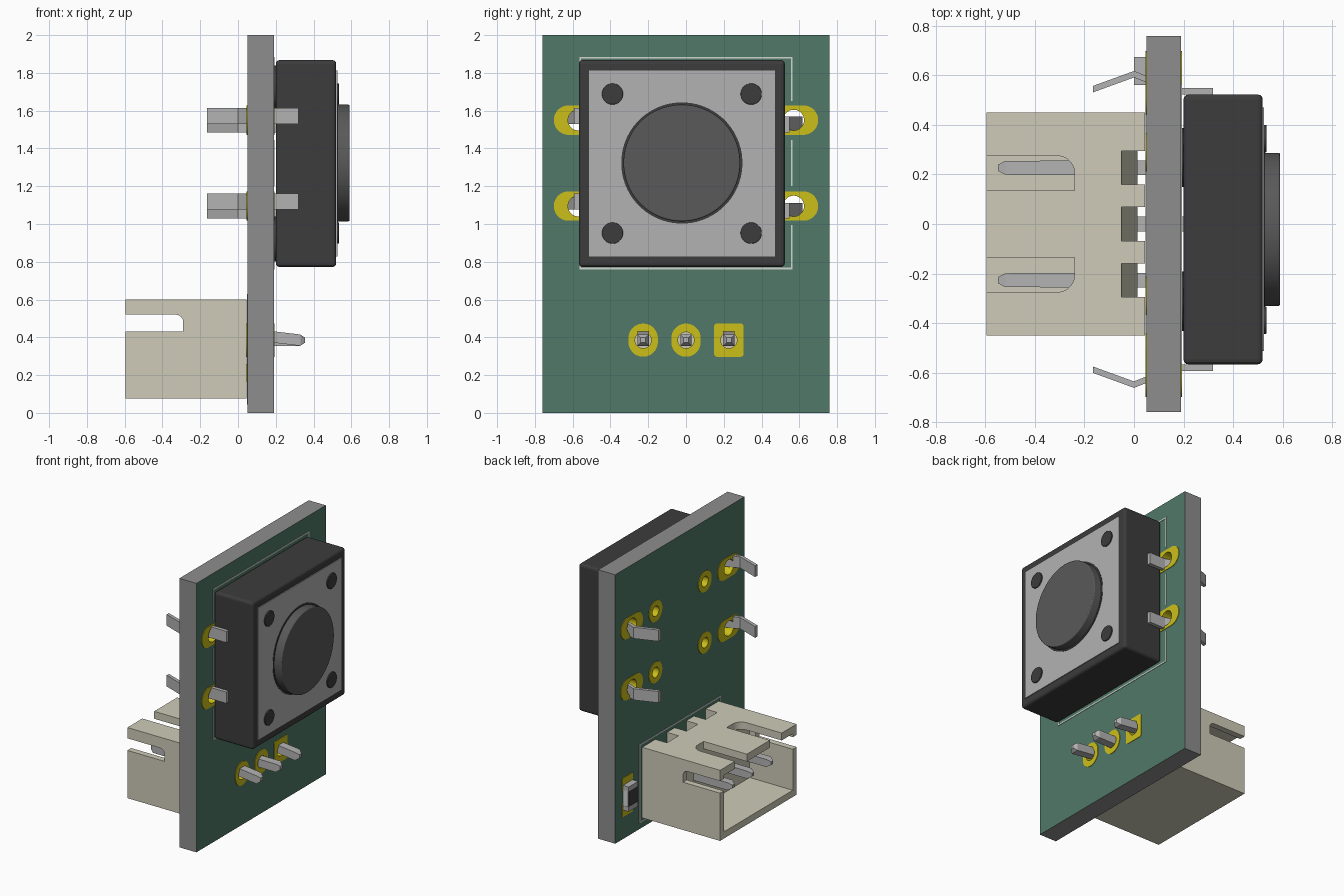
import bpy, bmesh
from math import pi, cos, sin, copysign

if "Cube" in bpy.data.objects:
    bpy.data.objects.remove(bpy.data.objects["Cube"])


def material(name, r, g, b):
    m = bpy.data.materials.new(name)
    m.diffuse_color = (r, g, b, 1)
    m.use_nodes = True
    m.node_tree.nodes["Principled BSDF"].inputs["Base Color"].default_value = m.diffuse_color
    return m


GREEN = material("green_mask", 0.08, 0.19, 0.135)
EDGE = material("board_edge", 0.27, 0.27, 0.27)
GOLD = material("gold", 0.6, 0.52, 0.01)
CREAM = material("cream_plastic", 0.62, 0.6, 0.48)
BLACK = material("black_plastic", 0.045, 0.045, 0.047)
DARK = material("dark_plastic", 0.1, 0.1, 0.1)
METAL = material("metal", 0.45, 0.45, 0.45)
WHITE = material("white_print", 0.65, 0.68, 0.65)


def finish(name, bm, mat, bevel=0, smooth=False):
    bmesh.ops.recalc_face_normals(bm, faces=bm.faces)
    me = bpy.data.meshes.new(name)
    bm.to_mesh(me)
    bm.free()
    ob = bpy.data.objects.new(name, me)
    bpy.context.collection.objects.link(ob)
    if mat:
        me.materials.append(mat)
    if bevel:
        b = ob.modifiers.new("bevel", 'BEVEL')
        b.width, b.segments = bevel, 3
    if smooth:
        bpy.ops.object.select_all(action='DESELECT')
        ob.select_set(True)
        bpy.context.view_layer.objects.active = ob
        bpy.ops.object.shade_smooth_by_angle()
    return ob


def loft(name, rings, mat, caps=True, **kw):
    """Bridge equal-length rings of 3D points."""
    bm = bmesh.new()
    vs = [[bm.verts.new(p) for p in r] for r in rings]
    n = len(vs[0])
    for a, b in zip(vs, vs[1:]):
        for i in range(n):
            j = (i + 1) % n
            bm.faces.new((a[i], a[j], b[j], b[i]))
    if caps:
        bm.faces.new(vs[0])
        bm.faces.new(vs[-1])
    return finish(name, bm, mat, **kw)


def prism(name, pts, axis, lo, hi, mat=None, **kw):
    """Extrude a 2D outline along an axis (x: yz, y: xz, z: xy)."""
    put = {'x': lambda p, h: (h, p[0], p[1]), 'y': lambda p, h: (p[0], h, p[1]),
           'z': lambda p, h: (p[0], p[1], h)}[axis]
    return loft(name, [[put(p, h) for p in pts] for h in (lo, hi)], mat, **kw)


def box(name, x, y, z, mat=None, **kw):
    return prism(name, [(x[0], y[0]), (x[1], y[0]), (x[1], y[1]), (x[0], y[1])], 'z', z[0], z[1], mat, **kw)


def outline(y, z, r, hy=0, hz=0, n=32):
    """Circle, capsule or rounded rectangle in the yz plane."""
    a = [2 * pi * (i + 0.5) / n for i in range(n)]
    return [(y + copysign(hy, cos(t)) + r * cos(t), z + copysign(hz, sin(t)) + r * sin(t)) for t in a]


def disc(name, y, z, r, x0, x1, mat=None, n=32, **kw):
    return prism(name, outline(y, z, r, n=n), 'x', x0, x1, mat, **kw)


def cut(ob, cutters):
    for c in cutters:
        m = ob.modifiers.new("cut", 'BOOLEAN')
        m.operation, m.object, m.solver = 'DIFFERENCE', c, 'EXACT'
    dg = bpy.context.evaluated_depsgraph_get()
    me = bpy.data.meshes.new_from_object(ob.evaluated_get(dg))
    ob.modifiers.clear()
    ob.data = me
    for c in cutters:
        bpy.data.objects.remove(c)


X0, X1 = 0.05, 0.19          # board faces
CY, CZ = -0.022, 1.32        # button centre
PIN_Y, PIN_Z = (-0.227, 0, 0.227), 0.385

# Plated holes: (y, z, hole radius, pad corner radius, half straights)
holes = []
for z in (1.55, 1.095):
    for s in (-1, 1):
        holes.append(("switch_pad", s * 0.57, z, 0.055, 0.078, 0.052, 0))
        holes.append(("via", s * 0.29, z, 0.038, 0.078, 0, 0))
for y in PIN_Y:
    square = y > 0.1
    holes.append(("pin_pad", y, PIN_Z, 0.043, 0.015 if square else 0.078,
                  0.063 if square else 0, 0.073 if square else 0.01))

# Circuit board with drilled holes, green on its two faces
board = box("circuit_board", (X0, X1), (-0.76, 0.76), (0, 2), EDGE)
cut(board, [disc("drill", h[1], h[2], h[3] + 0.003, -0.1, 0.4) for h in holes])
board.data.materials.clear()
board.data.materials.append(EDGE)
board.data.materials.append(GREEN)
for p in board.data.polygons:
    p.material_index = 1 if abs(p.normal.x) > 0.9 else 0

for name, y, z, r, R, hy, hz in holes:
    o, i = outline(y, z, R, hy, hz), outline(y, z, r)
    t = 0.004
    steps = [(o, X1), (o, X1 + t), (i, X1 + t), (i, X0 - t), (o, X0 - t), (o, X0)]
    loft(name, [[(x, *p) for p in ring] for ring, x in steps], GOLD, caps=False)

# Printed outlines: around the button (front), around the connector (back)
def line(y0, y1, z0, z1, x, sgn):
    w = 0.005
    box("printed_line", sorted((x, x + sgn * 0.003)), (y0 - w, y1 + w), (z0 - w, z1 + w), WHITE)

for z in (0.765, 1.88):
    line(-0.56, 0.56, z, z, X1, 1)
for y in (-0.56, 0.56):
    for z0, z1 in ((0.765, 0.99), (1.205, 1.44), (1.655, 1.88)):
        line(y, y, z0, z1, X1, 1)
for z in (0.05, 0.625):
    line(-0.475, 0.475, z, z, X0, -1)
for y in (-0.475, 0.475):
    line(y, y, 0.05, 0.625, X0, -1)

# Button: body, feet, cover plate, corner studs, cap
box("button_body", (0.2, 0.52), (CY - 0.545, CY + 0.545), (CZ - 0.548, CZ + 0.548), BLACK, bevel=0.02)
box("cover_plate", (0.45, 0.526), (CY - 0.492, CY + 0.492), (CZ - 0.492, CZ + 0.492), METAL)
for sy in (-1, 1):
    for sz in (-1, 1):
        disc("button_foot", CY + sy * 0.29, CZ + sz * 0.4, 0.12, 0.188, 0.21, BLACK, smooth=True)
        disc("corner_stud", CY + sy * 0.367, CZ + sz * 0.368, 0.056, 0.45, 0.535, BLACK,
             bevel=0.004, smooth=True)
disc("cap_collar", CY, CZ + 0.003, 0.321, 0.45, 0.529, BLACK, n=64, smooth=True)
disc("button_cap", CY, CZ + 0.003, 0.309, 0.45, 0.59, DARK, n=64, bevel=0.006, smooth=True)

# Four bent button leads
path = [(0.32, 0.558), (0.19, 0.558), (0.05, 0.607), (0.0, 0.627), (-0.165, 0.567)]
for s, zs in ((-1, (1.572, 1.12)), (1, (1.527, 1.07))):
    for z in zs:
        pts = [(x, CY + s * (y + 0.013)) for x, y in path]
        pts += [(x, CY + s * (y - 0.013)) for x, y in reversed(path)]
        prism("button_lead", pts, 'z', z - 0.042, z + 0.042, METAL)

# Connector housing
def arc(cx, cy, r, a0, a1, n=8):
    return [(cx + r * cos(a0 + (a1 - a0) * i / n), cy + r * sin(a0 + (a1 - a0) * i / n)) for i in range(n + 1)]

housing = box("connector_housing", (-0.595, 0.045), (-0.45, 0.45), (0.075, 0.6), CREAM)
cutters = [box("cavity", (-0.7, -0.24), (-0.405, 0.405), (0.125, 0.545))]
for s in (-1, 1):
    pts = [(-0.7, 0.135), (-0.24, 0.135)] + arc(-0.31, 0.205, 0.07, 0, pi / 2) + [(-0.7, 0.275)]
    cutters.append(prism("top_slot", [(x, s * y) for x, y in pts], 'z', 0.4, 0.7))
cutters.append(prism("side_slot", [(-0.7, 0.43), (-0.29, 0.43)]
                     + arc(-0.33, 0.48, 0.04, 0, pi / 2) + [(-0.7, 0.52)], 'y', -0.6, 0.6))
for y in PIN_Y:
    cutters.append(prism("notch", [(0.1, 0), (0.1, 0.7), (-0.05, 0.7), (-0.05, 0.58), (0.015, 0.44), (0.015, 0)],
                         'y', y - 0.068, y + 0.068))
cut(housing, cutters)

# Connector pins, the outer two kinked in the board
for y in PIN_Y:
    k = 0.02 if y else 0
    prof = [(-0.55, 0, 0.012), (-0.52, 0, 0.028), (0.05, 0, 0.03), (0.16, k, 0.03),
            (0.33, 0, 0.03), (0.355, 0, 0.013)]
    loft("connector_pin", [[(x, y + a * h, PIN_Z + dz + b * h) for a, b in ((-1, -1), (1, -1), (1, 1), (-1, 1))]
                           for x, dz, h in prof], METAL)

# Chip resistor and its solder pads
RZ = 0.31
box("resistor_core", (0.005, 0.046), (0.564, 0.672), (RZ - 0.085, RZ + 0.085), WHITE)
box("resistor_face", (0.001, 0.02), (0.566, 0.67), (RZ - 0.06, RZ + 0.06), BLACK)
for s in (-1, 1):
    box("resistor_end", (0, 0.047), (0.562, 0.674), sorted((RZ + s * 0.058, RZ + s * 0.092)), METAL)
    box("resistor_pad", (X0 - 0.004, X0 + 0.002), (0.555, 0.681), sorted((RZ + s * 0.05, RZ + s * 0.145)), GOLD)
